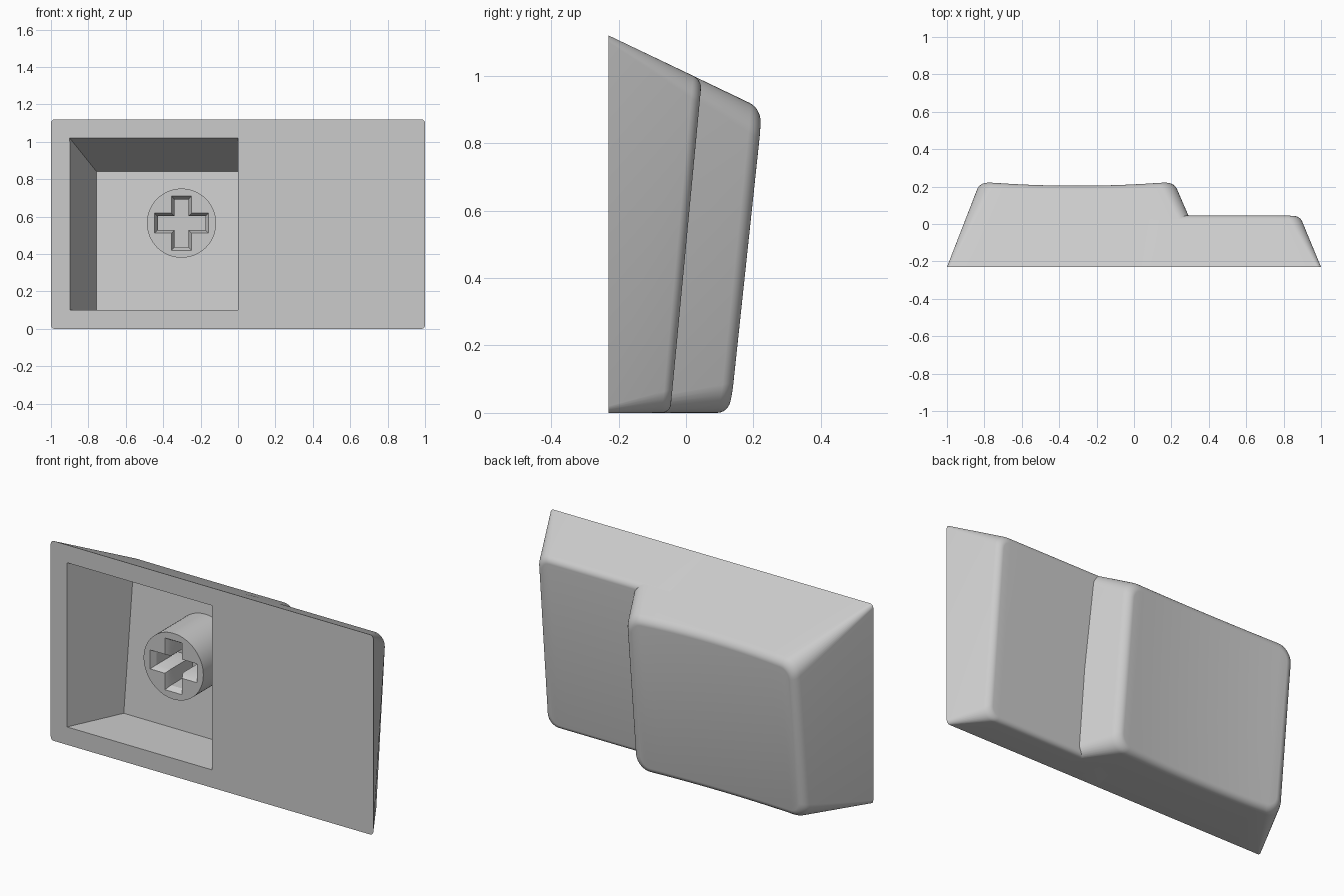
import bpy
import bmesh
import math

if "Cube" in bpy.data.objects:
    bpy.data.objects.remove(bpy.data.objects["Cube"])

FRONT = -0.23

plastic = bpy.data.materials.new("grey plastic")
plastic.use_nodes = True
grey = (0.6, 0.6, 0.6, 1)
plastic.diffuse_color = grey
plastic.node_tree.nodes["Principled BSDF"].inputs["Base Color"].default_value = grey


def rounded_outline(x0, x1, z0, z1, r, steps=8, along=10):
    """Rounded rectangle whose first half is the top, mirrored by the second half."""
    top = []
    zc, cx = z1 - r, x1 - r
    for i in range(steps + 1):
        a = math.pi / 2 * i / steps
        top.append((cx + r * math.cos(a), zc + r * math.sin(a)))
    for i in range(1, along):
        top.append((cx + (x0 + r - cx) * i / along, z1))
    for i in range(steps + 1):
        a = math.pi / 2 * (1 + i / steps)
        top.append((x0 + r + r * math.cos(a), zc + r * math.sin(a)))
    return top + [(x, z0 + z1 - z) for x, z in reversed(top)]


def finish(name, bm):
    bmesh.ops.recalc_face_normals(bm, faces=bm.faces)
    mesh = bpy.data.meshes.new(name)
    bm.to_mesh(mesh)
    bm.free()
    mesh.materials.append(plastic)
    obj = bpy.data.objects.new(name, mesh)
    bpy.context.collection.objects.link(obj)
    return obj


def loft(rings, strip_cap=False):
    """Skin a row of equal rings and close both ends."""
    bm = bmesh.new()
    rows = [[bm.verts.new(p) for p in ring] for ring in rings]
    n = len(rows[0])
    for a, b in zip(rows, rows[1:]):
        for i in range(n):
            j = (i + 1) % n
            bm.faces.new((a[i], a[j], b[j], b[i]))
    bm.faces.new(rows[0])
    last = rows[-1]
    if strip_cap:
        for i in range(n // 2 - 1):
            bm.faces.new((last[i], last[i + 1], last[-2 - i], last[-1 - i]))
    else:
        bm.faces.new(last)
    return bm


def key_block(name, front, back, plane, radius, fillet, dish):
    """Tapered block with a tilted, filleted and optionally dished back."""
    base, tilt = plane
    mid = (back[0] + back[1]) / 2
    half = (back[1] - back[0]) / 2
    outer = rounded_outline(*front, 0.02)
    rings = [[(x, FRONT, z) for x, z in outer]]
    steps = 6
    for k in range(steps + 1):
        a = math.pi / 2 * k / steps
        inset = fillet * (1 - math.cos(a))
        drop = fillet * (1 - math.sin(a))
        x0, x1, z0, z1 = back
        edge = rounded_outline(x0 + inset, x1 - inset, z0 + inset, z1 - inset, radius - inset)
        ring = []
        for (fx, fz), (bx, bz) in zip(outer, edge):
            by = base + tilt * bz
            sink = drop + dish * max(0, 1 - ((bx - mid) / half) ** 2)
            t = 1 - sink / (by - FRONT)
            ring.append((fx + (bx - fx) * t, FRONT + (by - FRONT) * t, fz + (bz - fz) * t))
        rings.append(ring)
    return finish(name, loft(rings, strip_cap=True))


def carve(obj, cutter):
    mod = obj.modifiers.new("carve", "BOOLEAN")
    mod.operation = "DIFFERENCE"
    mod.solver = "EXACT"
    mod.object = cutter
    cutter.hide_render = True
    bpy.context.view_layer.objects.active = obj
    bpy.ops.object.modifier_apply(modifier=mod.name)
    bpy.data.objects.remove(cutter)


# Tall dished block and the lower shelf beside it
tall_block = key_block("tall_block", (-1, 0.41, 0, 1.12), (-0.825, 0.215, 0, 0.9),
                       (0.134, 0.107), 0.09, 0.035, 0.022)
low_shelf = key_block("low_shelf", (0.02, 1, 0, 1.12), (0.02, 0.888, 0, 0.988),
                      (-0.047, 0.095), 0.07, 0.025, 0)

# Pocket sunk into the front, with sloping left and top walls
mouth = [(-0.904, 0.1), (0, 0.1), (0, 1.025), (-0.904, 1.025)]
floor = [(-0.757, 0.1), (0, 0.1), (0, 0.842), (-0.757, 0.842)]
carve(tall_block, finish("pocket_cutter", loft([
    [(x, FRONT - 0.01, z) for x, z in mouth],
    [(x, 0.059 + 0.11 * z, z) for x, z in floor]])))

# Round stem standing on the pocket floor
SX, SZ = -0.302, 0.565
circle = [math.tau * i / 64 for i in range(64)]
stem = finish("stem", loft([
    [(SX + 0.185 * math.cos(a), y, SZ + 0.185 * math.sin(a)) for a in circle]
    for y in (-0.14, 0.145)]))


def cross(y, reach, w):
    quarter = [(reach, -w), (reach, w), (w, w)]
    pts = []
    for _ in range(4):
        pts += quarter
        quarter = [(-z, x) for x, z in quarter]
    return [(SX + x, y, SZ + z) for x, z in pts]


# Cross-shaped socket with a chamfered rim
carve(stem, finish("socket_cutter", loft([
    cross(-0.16, 0.145, 0.053), cross(-0.14, 0.145, 0.053),
    cross(-0.11, 0.127, 0.037), cross(0.08, 0.127, 0.037)])))

# Smooth shading that keeps crisp edges
for obj in (tall_block, low_shelf, stem):
    bpy.ops.object.select_all(action="DESELECT")
    obj.select_set(True)
    bpy.context.view_layer.objects.active = obj
    bpy.ops.object.shade_smooth_by_angle(angle=math.radians(30))
